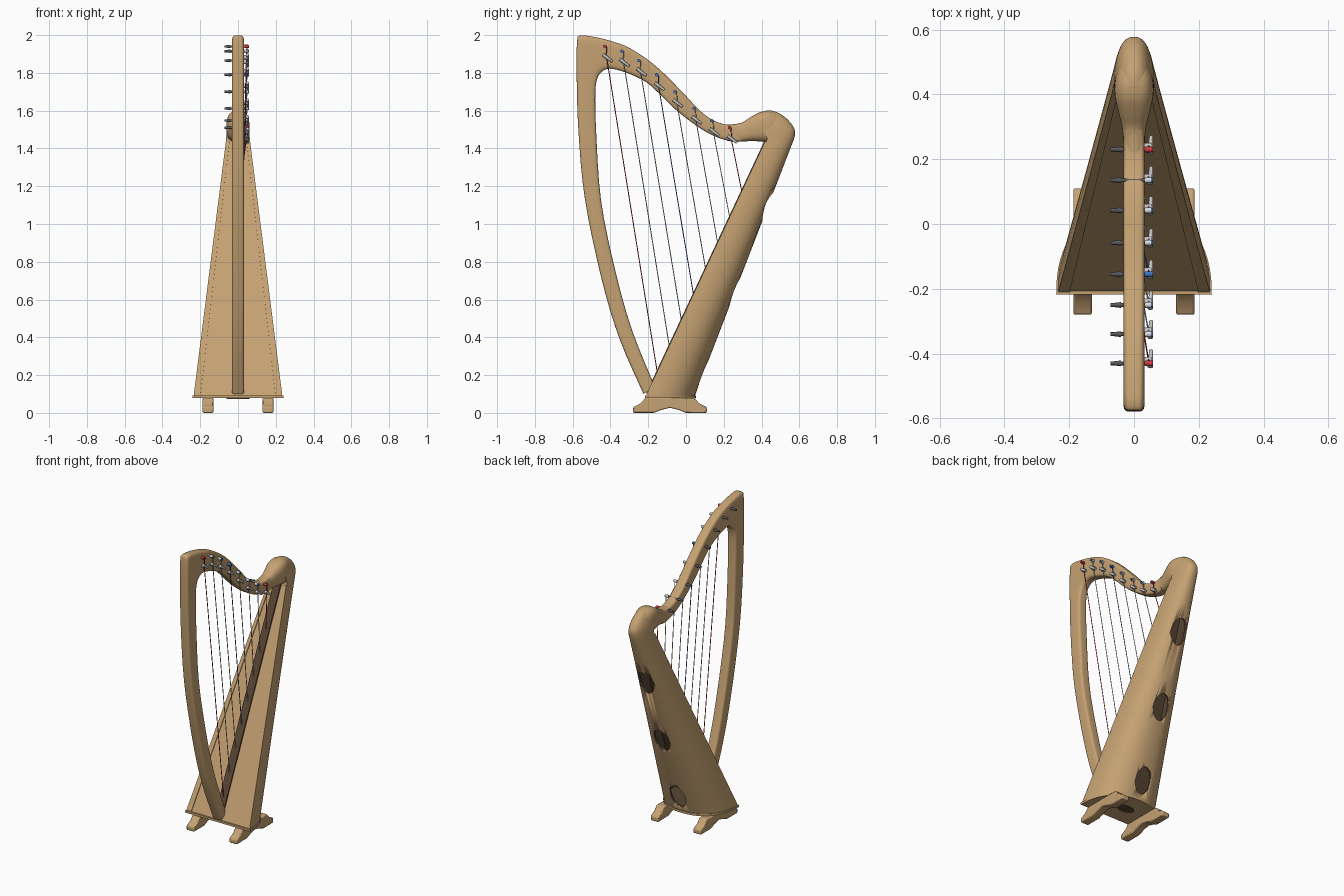
import bpy, bmesh, math
from mathutils import Vector, Matrix

if "Cube" in bpy.data.objects:
    bpy.data.objects.remove(bpy.data.objects["Cube"])

def material(name, rgb):
    m = bpy.data.materials.new(name)
    m.diffuse_color = (*rgb, 1)
    m.use_nodes = True
    m.node_tree.nodes["Principled BSDF"].inputs["Base Color"].default_value = m.diffuse_color
    return m

WOOD = material("maple wood", (0.56, 0.36, 0.17))
DARK = material("dark wood", (0.10, 0.062, 0.035))
STEEL = material("dark steel", (0.10, 0.10, 0.11))
SILVER = material("silver", (0.55, 0.55, 0.56))
WHITE = material("white string", (0.72, 0.72, 0.70))
RED = material("red string", (0.65, 0.04, 0.05))
BLUE = material("blue string", (0.05, 0.17, 0.55))

def finish(name, bm, mat, angle=40):
    bmesh.ops.recalc_face_normals(bm, faces=bm.faces)
    me = bpy.data.meshes.new(name)
    bm.to_mesh(me)
    bm.free()
    me.materials.append(mat)
    ob = bpy.data.objects.new(name, me)
    bpy.context.collection.objects.link(ob)
    select(ob)
    bpy.ops.object.shade_smooth_by_angle(angle=math.radians(angle))
    return ob

def select(ob):
    bpy.ops.object.select_all(action='DESELECT')
    bpy.context.view_layer.objects.active = ob
    ob.select_set(True)

def loft(name, rings, mat, angle=40):
    bm = bmesh.new()
    vs = [[bm.verts.new(p) for p in r] for r in rings]
    n = len(vs[0])
    for a, b in zip(vs, vs[1:]):
        for i in range(n):
            bm.faces.new((a[i], a[(i + 1) % n], b[(i + 1) % n], b[i]))
    bm.faces.new(vs[0])
    bm.faces.new(vs[-1])
    return finish(name, bm, mat, angle)

def smooth(keys, n):
    """Catmull-Rom interpolation of a list of tuples."""
    out = []
    for i in range(len(keys) - 1):
        p = [keys[max(i - 1, 0)], keys[i], keys[i + 1], keys[min(i + 2, len(keys) - 1)]]
        for k in range(n):
            t = k / n
            out.append(tuple(0.5 * (2 * b + (c - a) * t + (2 * a - 5 * b + 4 * c - d) * t * t
                                    + (3 * b - a - 3 * c + d) * t ** 3) for a, b, c, d in zip(*p)))
    return out + [keys[-1]]

def power(v, e):
    return math.copysign(abs(v) ** e, v)

def band_ring(oy, oz, iy, iz, w, p=5.0, n=32):
    """Rounded rectangle across x, spanning an outer and an inner edge point."""
    o, i = Vector((0, oy, oz)), Vector((0, iy, iz))
    mid, half = (o + i) / 2, (o - i) / 2
    ring = []
    for k in range(n):
        a = 2 * math.pi * (k + 0.5) / n
        ring.append(mid + half * power(math.sin(a), 2 / p) + Vector((w * power(math.cos(a), 2 / p), 0, 0)))
    return ring

def d_ring(z, yf, yb, w, n=28):
    """Horizontal section of the sound box: flat front, round back."""
    return [Vector((w * power(math.cos(math.pi * k / n), 0.85),
                    yf + (yb - yf) * abs(math.sin(math.pi * k / n)) ** 0.85, z)) for k in range(n + 1)]

def front(z): return -0.21 + (z - 0.085) * 0.469
def back(z): return 0.045 + (z - 0.085) * 0.386
def width(z): return 0.235 - (z - 0.085) * 0.1267

def rod(name, a, b, r, mat, r2=None, seg=12):
    a, b = Vector(a), Vector(b)
    d = b - a
    bm = bmesh.new()
    bmesh.ops.create_cone(bm, cap_ends=True, segments=seg, radius1=r, radius2=r if r2 is None else r2,
                          depth=d.length, matrix=Matrix.Translation((a + b) / 2)
                          @ d.to_track_quat('Z', 'Y').to_matrix().to_4x4())
    return finish(name, bm, mat)

# pillar and neck: outer y,z / inner y,z pairs swept as one rounded band
band = [(-.225, .10, -.165, .14), (-.35, .386, -.286, .44), (-.445, .70, -.375, .757),
        (-.535, 1.13, -.45, 1.127), (-.570, 1.5, -.476, 1.5), (-.579, 1.79, -.48, 1.69),
        (-.577, 1.965, -.472, 1.76), (-.562, 1.997, -.452, 1.80), (-.50, 1.993, -.41, 1.822),
        (-.40, 1.97, -.35, 1.812), (-.296, 1.93, -.27, 1.782), (-.164, 1.84, -.19, 1.735),
        (-.03, 1.71, -.06, 1.61), (.074, 1.60, .055, 1.52), (.153, 1.545, .15, 1.465),
        (.233, 1.524, .24, 1.437), (.29, 1.535, .29, 1.436)]
loft("pillar_and_neck", [band_ring(*k, .033) for k in smooth(band, 4)], WOOD, 50)

# shoulder: the neck swells into the top of the sound box
shoulder = [(.22, 1.526, .22, 1.44, .031), (.29, 1.535, .29, 1.436, .036), (.34, 1.565, .35, 1.439, .048),
            (.39, 1.592, .41, 1.435, .060), (.44, 1.598, .46, 1.43, .058), (.49, 1.58, .50, 1.43, .045)]
loft("shoulder", [band_ring(*k, p=2.8) for k in smooth(shoulder, 4)], WOOD, 60)

# sound box: tapering D section closed by a dome
dome = [(1.45, .43, .572, .0625), (1.49, .415, .578, .061), (1.53, .40, .558, .057),
        (1.565, .395, .525, .048), (1.588, .40, .49, .034), (1.60, .425, .455, .010)]
body = [d_ring(z, front(z), back(z), width(z)) for z in (.09, .3, .55, .8, 1.05, 1.25, 1.4)]
box = loft("sound_box", body + [d_ring(*k) for k in smooth(dome, 3)], WOOD, 50)

# hollow the box and cut the three sound holes in its back
cavity = loft("cavity_cutter", [d_ring(z, front(z) + .015, back(z) - .015, width(z) - .018)
                                for z in (.105, .5, .9, 1.38)], DARK)
cutters = [cavity]
tilt = Matrix.Rotation(math.atan2(-.934, -.357), 4, 'X')
for z in (1.09, .64, .2):
    bm = bmesh.new()
    bmesh.ops.create_cone(bm, cap_ends=True, segments=32, radius1=1, radius2=1, depth=.11,
                          matrix=Matrix.Translation((0, back(z), z)) @ tilt @ Matrix.Diagonal((.055, .085, 1, 1)))
    cutters.append(finish("hole_cutter", bm, DARK))
for c in cutters:
    c.hide_render = True
    mod = box.modifiers.new("cut", 'BOOLEAN')
    mod.operation, mod.solver, mod.object = 'DIFFERENCE', 'EXACT', c
    mod.material_mode = 'TRANSFER'
    select(box)
    bpy.ops.object.modifier_apply(modifier=mod.name)
for c in cutters:
    bpy.data.objects.remove(c)

# base plate with a small oval opening underneath
loft("base_plate", [d_ring(z, -.217, .052, .240) for z in (.078, .092)], WOOD)
bm = bmesh.new()
bmesh.ops.create_cone(bm, cap_ends=True, segments=24, radius1=1, radius2=1, depth=.006,
                      matrix=Matrix.Translation((0, -.08, .077)) @ Matrix.Diagonal((.06, .035, 1, 1)))
finish("base_opening", bm, DARK)

# strips on the sound board: central string rib and edge trims
def strip(name, z0, z1, span, thick, mat):
    rings = []
    for z in (z0, z1):
        a, b = span(z)
        out = Vector((0, -.905, .424)) * thick
        p = [Vector((x, front(z) + .003, z)) for x in (a, b)]
        rings.append([p[0], p[1], p[1] + out, p[0] + out])
    loft(name, rings, mat)

strip("string_rib", .10, 1.43, lambda z: (-.026, .026), .012, DARK)
for s, side in ((-1, "left"), (1, "right")):
    strip("edge_trim_" + side, .095, 1.43,
          lambda z: (s * (width(z) - .012 - .1 * width(z)), s * width(z)), .008, WOOD)

# feet: arched runners
foot = [(-.28, 0), (-.17, 0), (-.13, .016), (-.085, .027), (-.04, .016), (0, 0), (.11, 0),
        (.11, .03), (.07, .05), (.045, .08), (-.215, .08), (-.24, .05), (-.28, .03)]
for s, side in ((-1, "left"), (1, "right")):
    ob = loft("foot_" + side, [[(s * x, y, z) for y, z in foot] for x in (.13, .187)], WOOD)
    bev = ob.modifiers.new("soften", 'BEVEL')
    bev.width, bev.segments, bev.limit_method = .006, 2, 'ANGLE'

# strings with tuning pegs and levers
pegs = [(-.43, 1.94), (-.34, 1.915), (-.25, 1.865), (-.155, 1.79),
        (-.058, 1.70), (.042, 1.612), (.135, 1.548), (.23, 1.51)]
for i, (y, z) in enumerate(pegs):
    n = str(i + 1)
    col = RED if i in (0, 7) else BLUE if i == 3 else WHITE
    rod("peg_" + n, (-.072, y, z), (.056, y, z), .006, STEEL)
    rod("peg_grip_" + n, (-.072, y, z), (-.04, y, z), .005, STEEL, .009)
    rod("string_coil_" + n, (.034, y, z), (.053, y, z), .009, col)
    rod("peg_cap_" + n, (.053, y, z), (.059, y, z), .008, RED if col == RED else BLUE)
    rod("lever_mount_" + n, (.030, y + .008, z - .057), (.054, y + .008, z - .057), .012, SILVER)
    rod("lever_" + n, (.050, y - .010, z - .043), (.053, y + .040, z - .080), .009, SILVER, .006)
    zb = .21 + .1365 * i
    bend = (.044, y + .012, z - .072)
    rod("string_top_" + n, (.048, y + .008, z), bend, .0025, col, seg=6)
    rod("string_" + n, bend, (0, front(zb), zb), .0025, col, seg=6)
